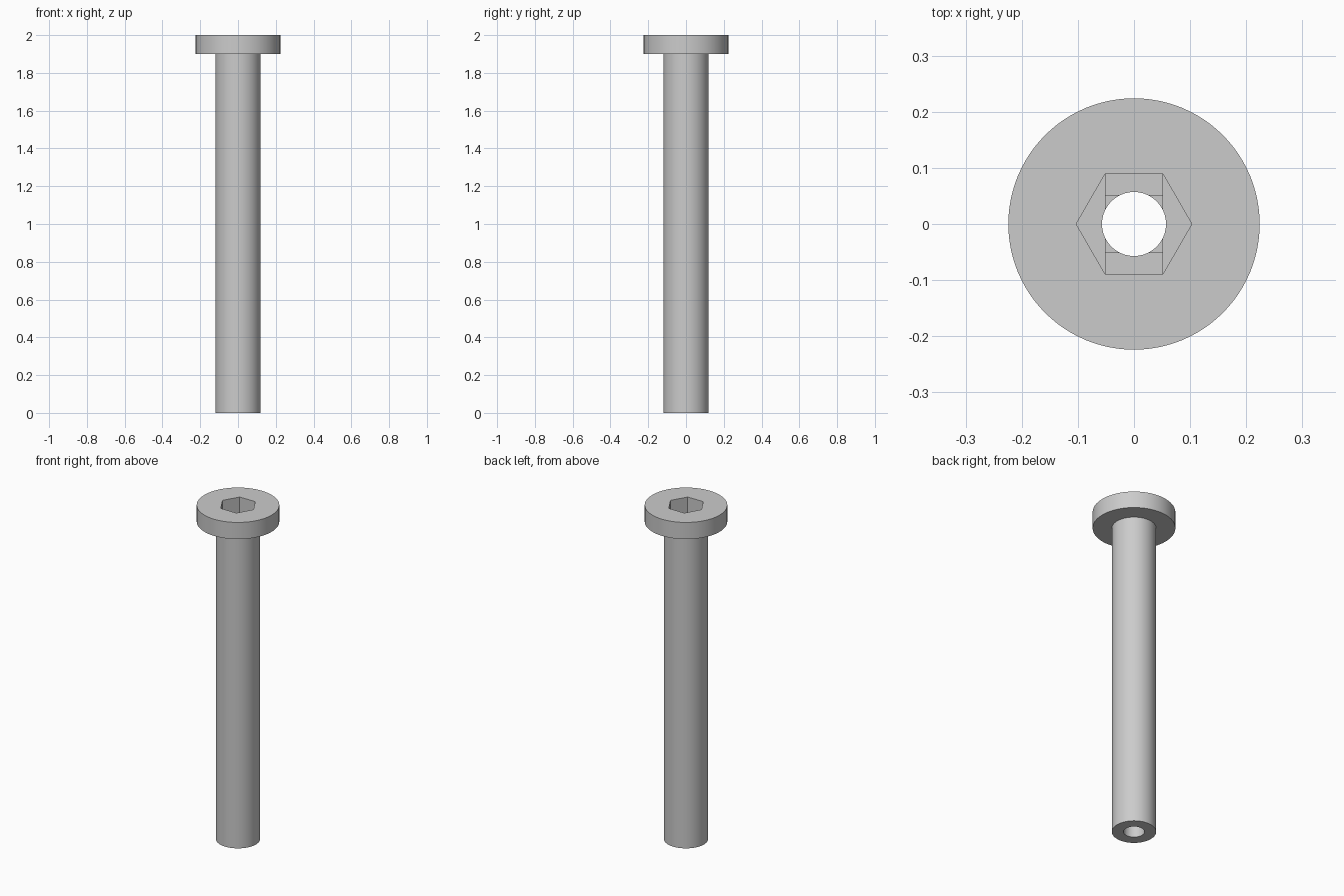
import bpy, bmesh, math
from mathutils import Matrix

cube = bpy.data.objects.get("Cube")
if cube:
    bpy.data.objects.remove(cube, do_unlink=True)

HEAD_R, SHAFT_R, BORE_R = 0.224, 0.12, 0.057
HEX_R, TOP, HEAD_Z = 0.103, 2.0, 1.9
POCKET_Z = TOP - 0.11      # floor of the hex pocket
STEP = 0.01                # depth of each step below the pocket
SEGMENTS = 96

grey = bpy.data.materials.new("plain grey")
grey.use_nodes = True
colour = (0.6, 0.6, 0.6, 1)
grey.diffuse_color = colour
grey.node_tree.nodes["Principled BSDF"].inputs["Base Color"].default_value = colour


def add_object(name, bm):
    bmesh.ops.recalc_face_normals(bm, faces=bm.faces)
    mesh = bpy.data.meshes.new(name)
    bm.to_mesh(mesh)
    bm.free()
    mesh.materials.append(grey)
    obj = bpy.data.objects.new(name, mesh)
    bpy.context.collection.objects.link(obj)
    return obj


def prism(name, radius, sides, z0, z1):
    """Upright prism with a corner on +x."""
    bm = bmesh.new()
    rings = [[bm.verts.new((radius * math.cos(math.tau * i / sides),
                            radius * math.sin(math.tau * i / sides), z))
              for i in range(sides)] for z in (z0, z1)]
    for ring in rings:
        bm.faces.new(ring)
    for i in range(sides):
        j = (i + 1) % sides
        bm.faces.new((rings[0][i], rings[0][j], rings[1][j], rings[1][i]))
    return add_object(name, bm)


def box(name, half_x, half_y, z0, z1):
    bm = bmesh.new()
    bmesh.ops.create_cube(bm, size=1, matrix=Matrix.Translation((0, 0, (z0 + z1) / 2))
                          @ Matrix.Diagonal((2 * half_x, 2 * half_y, z1 - z0, 1)))
    return add_object(name, bm)


# Bolt body: shaft and flat round head turned from one profile
bm = bmesh.new()
profile = [(0, 0), (SHAFT_R, 0), (SHAFT_R, HEAD_Z), (HEAD_R, HEAD_Z), (HEAD_R, TOP), (0, TOP)]
verts = [bm.verts.new((r, 0, z)) for r, z in profile]
edges = [bm.edges.new(pair) for pair in zip(verts, verts[1:])]
bmesh.ops.spin(bm, geom=verts + edges, axis=(0, 0, 1), cent=(0, 0, 0),
               angle=math.tau, steps=SEGMENTS)
bmesh.ops.remove_doubles(bm, verts=bm.verts, dist=1e-5)
bolt = add_object("bolt", bm)

# Hex pocket, stepped slot and square under it, and the through bore
half = HEX_R / 2 - 0.0005
flat = HEX_R * math.sqrt(3) / 2 - 0.0005
cutters = [
    prism("hex_pocket_cutter", HEX_R, 6, POCKET_Z, TOP + 0.1),
    box("slot_cutter", half, flat, POCKET_Z - STEP, TOP + 0.1),
    box("square_cutter", half, half, POCKET_Z - 2 * STEP, TOP + 0.1),
    prism("bore_cutter", BORE_R, SEGMENTS, -0.1, TOP + 0.1),
]
bpy.ops.object.select_all(action="DESELECT")
bolt.select_set(True)
bpy.context.view_layer.objects.active = bolt
for cutter in cutters:
    cutter.hide_render = True
    mod = bolt.modifiers.new(cutter.name, "BOOLEAN")
    mod.operation = "DIFFERENCE"
    mod.solver = "EXACT"
    mod.object = cutter
    bpy.ops.object.modifier_apply(modifier=mod.name)
    bpy.data.objects.remove(cutter, do_unlink=True)

bpy.ops.object.shade_smooth_by_angle(angle=math.radians(30))
